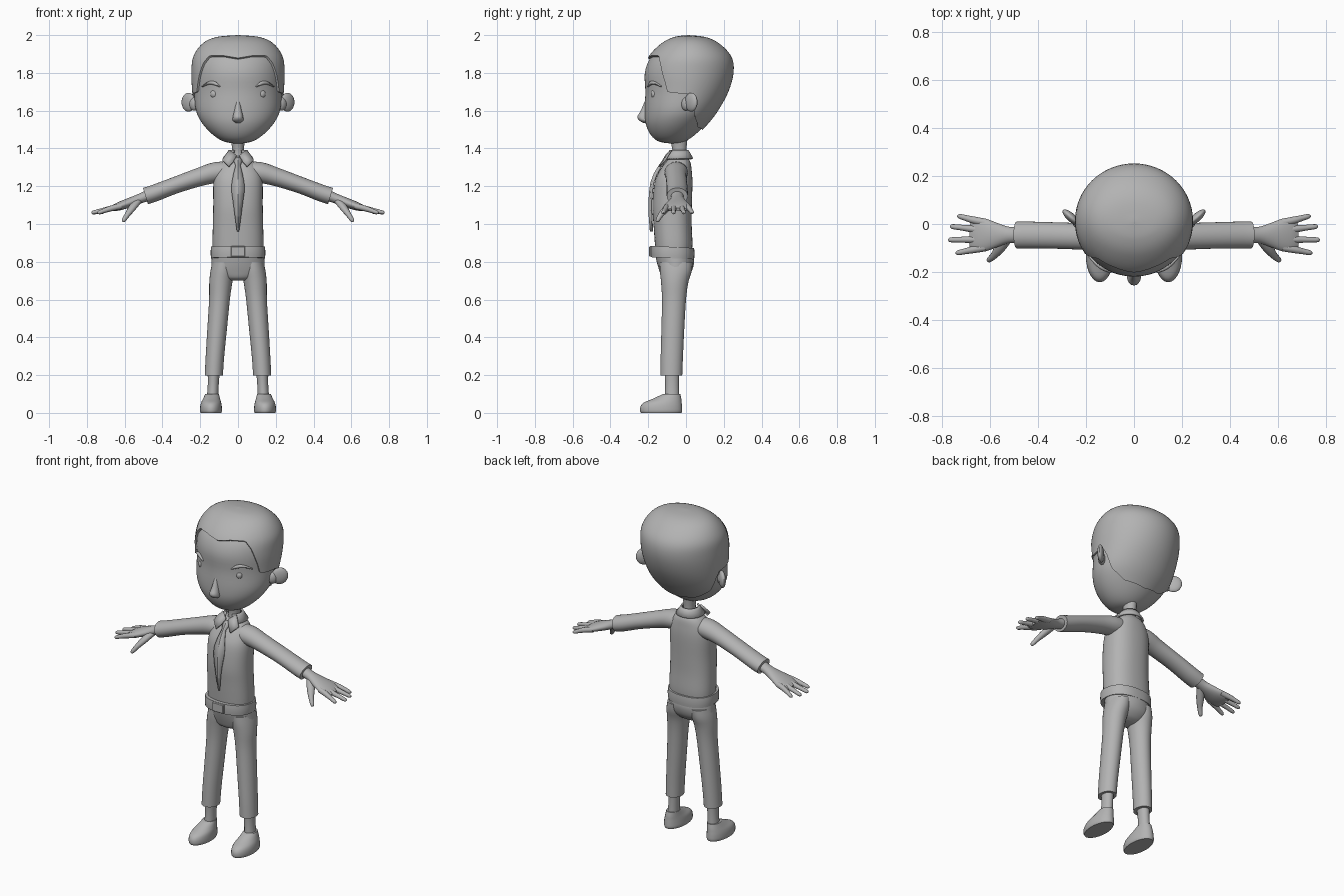
import bpy, bmesh, math
from mathutils import Vector, Matrix

if "Cube" in bpy.data.objects:
    bpy.data.objects.remove(bpy.data.objects["Cube"])

grey = bpy.data.materials.new("plain grey")
grey.diffuse_color = (0.45, 0.45, 0.45, 1)
grey.use_nodes = True
grey.node_tree.nodes["Principled BSDF"].inputs["Base Color"].default_value = grey.diffuse_color


def spline(keys, t):
    """Smooth interpolation through key tuples, t in 0..1."""
    s = t * (len(keys) - 1)
    i = min(int(s), len(keys) - 2)
    f = s - i
    p = [keys[max(0, min(len(keys) - 1, i + k))] for k in (-1, 0, 1, 2)]
    return [b + 0.5 * f * (c - a + f * (2 * a - 5 * b + 4 * c - d + f * (3 * (b - c) + d - a)))
            for a, b, c, d in zip(*p)]


def finish(name, bm, mirror=False, angle=40, thick=0):
    bmesh.ops.remove_doubles(bm, verts=bm.verts, dist=1e-5)
    bmesh.ops.recalc_face_normals(bm, faces=bm.faces)
    me = bpy.data.meshes.new(name)
    bm.to_mesh(me)
    bm.free()
    me.materials.append(grey)
    ob = bpy.data.objects.new(name, me)
    bpy.context.collection.objects.link(ob)
    bpy.ops.object.select_all(action='DESELECT')
    ob.select_set(True)
    bpy.context.view_layer.objects.active = ob
    bpy.ops.object.shade_smooth_by_angle(angle=math.radians(angle))
    if thick:
        m = ob.modifiers.new("thickness", 'SOLIDIFY')
        m.thickness, m.offset = thick, 0
    if mirror:
        ob.modifiers.new("mirror", 'MIRROR').use_clip = False
    return ob


def skin(name, rings, caps=True, closed=True, **kw):
    """Join rows of points into a surface."""
    bm = bmesh.new()
    rows = [[bm.verts.new(p) for p in r] for r in rings]
    n = len(rows[0])
    for a, b in zip(rows, rows[1:]):
        for i in range(n if closed else n - 1):
            j = (i + 1) % n
            bm.faces.new((a[i], a[j], b[j], b[i]))
    if caps:
        bm.faces.new(rows[0])
        bm.faces.new(rows[-1])
    return finish(name, bm, **kw)


def upright(name, keys, steps=20, n=32, power=1.0, tilt=0, **kw):
    """Body loft; keys are (z, centre x, half width, front y, back y)."""
    rings = []
    for k in range(steps + 1):
        z, cx, w, f, b = spline(keys, k / steps)
        ring = []
        for i in range(n):
            a = 2 * math.pi * i / n
            s, c = math.sin(a), math.cos(a)
            s = math.copysign(abs(s) ** power, s)
            c = math.copysign(abs(c) ** power, c)
            y = (f + b) / 2 - c * (b - f) / 2
            ring.append((cx + w * s, y, z - tilt * y))
        rings.append(ring)
    return skin(name, rings, **kw)


def limb(name, keys, steps=16, n=20, **kw):
    """Sideways loft; keys are (x, y, z, half depth, half height)."""
    rings = []
    for k in range(steps + 1):
        t = k / steps
        p = spline(keys, t)
        q0, q1 = spline(keys, max(0, t - .02)), spline(keys, min(1, t + .02))
        d = (Vector(q1[:3]) - Vector(q0[:3])).normalized()
        u = d.cross(Vector((0, 0, 1))).normalized()
        v = u.cross(d)
        rings.append([Vector(p[:3]) + u * p[3] * math.cos(2 * math.pi * i / n)
                      + v * p[4] * math.sin(2 * math.pi * i / n) for i in range(n)])
    return skin(name, rings, **kw)


def ball(name, centre, size, rot=0, **kw):
    bm = bmesh.new()
    m = Matrix.Translation(centre) @ Matrix.Rotation(rot, 4, 'Z') @ Matrix.Diagonal((*size, 1))
    bmesh.ops.create_uvsphere(bm, u_segments=20, v_segments=12, radius=1, matrix=m)
    return finish(name, bm, **kw)


# Head: keys are (z, half width, front y, back y)
HEAD = [(1.425, 0, -.06, -.06), (1.435, .07, -.14, -.01), (1.47, .13, -.185, .045),
        (1.53, .187, -.213, .105), (1.60, .222, -.219, .16), (1.70, .232, -.215, .215),
        (1.80, .236, -.218, .242), (1.88, .226, -.188, .23), (1.945, .18, -.125, .17),
        (1.978, .11, -.06, .10), (1.988, 0, .01, .01)]


def head_point(t, a, grow=1.0):
    z, w, f, b = spline(HEAD, t)
    p = Vector((w * math.sin(a), (f + b) / 2 - math.cos(a) * (b - f) / 2, z))
    pivot = Vector((0, .015, 1.72))
    return pivot + (p - pivot) * grow


def level(z):
    lo, hi = 0, 1
    for _ in range(30):
        mid = (lo + hi) / 2
        lo, hi = (mid, hi) if spline(HEAD, mid)[0] < z else (lo, mid)
    return lo


N = 96
skin("head", [[head_point(k / 40, 2 * math.pi * i / N) for i in range(N)] for k in range(41)], caps=False)

# Hair: shell over the head, its lower edge following a hairline by angle
HAIRLINE = [(0, 1.872), (20, 1.885), (40, 1.885), (50, 1.84), (58, 1.77), (64, 1.70), (72, 1.695),
            (96, 1.69), (106, 1.645), (118, 1.57), (140, 1.52), (181, 1.505)]


def hairline(a):
    d = abs(math.degrees(a))
    for (d0, z0), (d1, z1) in zip(HAIRLINE, HAIRLINE[1:]):
        if d <= d1:
            return z0 + (z1 - z0) * (d - d0) / (d1 - d0)


angles = [2 * math.pi * i / N - math.pi for i in range(N)]
starts = [level(hairline(a)) for a in angles]
rows = [[head_point(t, a, .97) for a, t in zip(angles, starts)]]
for k in range(29):
    rows.append([head_point(t + (1 - t) * k / 28, a, 1.045) for a, t in zip(angles, starts)])
skin("hair", rows, caps=False, angle=50)

# Face details
upright("nose", [(1.535, 0, .012, -.225, -.19), (1.548, 0, .028, -.247, -.19), (1.568, 0, .027, -.257, -.19),
                 (1.60, 0, .02, -.24, -.19), (1.66, 0, .008, -.214, -.19)], n=16)
ball("eye", (.125, -.168, 1.688), (.021, .018, .023), mirror=True)
limb("eyebrow", [(.095, -.199, 1.727, .006, .003), (.125, -.187, 1.745, .009, .01),
                 (.155, -.165, 1.746, .009, .008), (.188, -.131, 1.728, .006, .003)], n=10, mirror=True)
ball("ear", (.262, .027, 1.645), (.047, .018, .05), math.radians(42), mirror=True)
ball("ear_root", (.232, .0, 1.635), (.03, .02, .035), math.radians(42), mirror=True)
upright("neck", [(1.33, 0, .034, -.078, .005), (1.39, 0, .031, -.072, .002),
                 (1.47, 0, .04, -.09, .01)], n=24, steps=8)

# Shirt
SHIRT = [(.84, 0, .132, -.16, .03), (.90, 0, .135, -.165, .034), (1.0, 0, .133, -.172, .03),
         (1.10, 0, .131, -.178, .031), (1.22, 0, .13, -.166, .034), (1.285, 0, .115, -.138, .03),
         (1.33, 0, .085, -.105, .022), (1.36, 0, .045, -.075, .0)]
upright("shirt", SHIRT, steps=28, n=40, power=.85)
limb("sleeve", [(.05, -.052, 1.278, .06, .052), (.12, -.052, 1.272, .062, .055), (.2, -.052, 1.25, .056, .049),
                (.33, -.048, 1.206, .055, .044), (.44, -.046, 1.164, .056, .045),
                (.49, -.046, 1.148, .056, .045)], n=28, mirror=True)

# Collar band with two folded flaps
band = [(1.39, .046, -.088, .008), (1.375, .054, -.095, .017), (1.345, .078, -.12, .034)]
rows = []
for z, w, f, b in band:
    span = [math.radians(25 + 310 * i / 30) for i in range(31)]
    rows.append([(w * math.sin(a), (f + b) / 2 - math.cos(a) * (b - f) / 2, z) for a in span])
skin("collar", rows, caps=False, closed=False, thick=.01)
skin("collar_flap", [[(.008, -.105, 1.362), (.045, -.078, 1.39)], [(.025, -.124, 1.33), (.064, -.095, 1.366)],
                     [(.048, -.142, 1.304), (.083, -.112, 1.338)]],
     caps=False, closed=False, thick=.01, mirror=True)


# Tie: faceted strip lying on the shirt front
def shirt_front(z):
    return min((abs(k[0] - z), k[3]) for k in (spline(SHIRT, i / 300) for i in range(301)))[1]


tie = [(1.35, .016), (1.33, .02), (1.305, .011), (1.265, .022), (1.22, .031), (1.18, .034), (1.12, .025),
       (1.04, .013), (.96, .001)]
skin("tie", [[(x * w, shirt_front(z) - (.016 if x == 0 else .008), z) for x in (-1, 0, 1)] for z, w in tie],
     caps=False, closed=False, thick=.012, angle=15)

# Belt, sloping down toward the back
upright("belt", [(.815, 0, .143, -.186, .043), (.845, 0, .145, -.188, .045), (.875, 0, .143, -.186, .043)],
        steps=4, n=40, power=.85, tilt=.05)
bm = bmesh.new()
bmesh.ops.create_cube(bm, size=1, matrix=Matrix.Translation((0, -.185, .855)) @ Matrix.Diagonal((.075, .02, .056, 1)))
bmesh.ops.bevel(bm, geom=bm.edges[:], offset=.004, segments=1, affect='EDGES')
finish("buckle", bm, angle=20)

# Trousers
upright("trouser_hips", [(.70, 0, .06, -.10, -.03), (.715, 0, .10, -.125, .0), (.75, 0, .138, -.14, .03),
                         (.80, 0, .14, -.155, .043), (.85, 0, .136, -.165, .036)], n=40)
upright("trouser_leg", [(.198, .128, .048, -.135, -.02), (.3, .122, .049, -.134, -.016),
                        (.45, .11, .052, -.13, -.009), (.6, .098, .055, -.127, .0),
                        (.69, .091, .061, -.132, .012), (.75, .082, .064, -.138, .03),
                        (.80, .075, .06, -.14, .035)], n=28, mirror=True)
upright("ankle", [(.07, .135, .031, -.113, -.035), (.15, .131, .029, -.11, -.037),
                  (.23, .128, .033, -.115, -.035)], n=20, steps=6, mirror=True)
upright("shoe", [(0, .143, .054, -.238, -.024), (.012, .143, .058, -.243, -.02), (.035, .143, .057, -.24, -.021),
                 (.055, .142, .053, -.222, -.023), (.075, .14, .045, -.175, -.025),
                 (.10, .137, .036, -.122, -.03)], n=28, mirror=True)

# Hands
limb("palm", [(.46, -.046, 1.157, .035, .03), (.52, -.046, 1.134, .034, .026), (.57, -.046, 1.115, .05, .025),
              (.62, -.046, 1.097, .068, .023), (.66, -.045, 1.084, .068, .017),
              (.685, -.044, 1.077, .05, .008)], n=24, mirror=True)
fingers = {"index_finger": (-.098, .745, -.12), "middle_finger": (-.064, .776, -.066),
           "ring_finger": (-.028, .768, -.011), "little_finger": (.006, .738, .032)}
for name, (y0, x1, y1) in fingers.items():
    limb(name, [(.62, y0, 1.095, .016, .016), (.67, y0 + (y1 - y0) * .4, 1.083, .015, .015),
                ((.67 + x1) / 2, y0 + (y1 - y0) * .75, 1.071, .012, .012),
                (x1 - .01, y1, 1.061, .01, .01), (x1, y1, 1.059, .003, .003)], n=12, mirror=True)
limb("thumb", [(.53, -.06, 1.122, .022, .018), (.56, -.10, 1.085, .022, .018), (.585, -.132, 1.05, .015, .014),
               (.605, -.15, 1.02, .011, .011), (.611, -.154, 1.012, .003, .003)], n=12, mirror=True)
